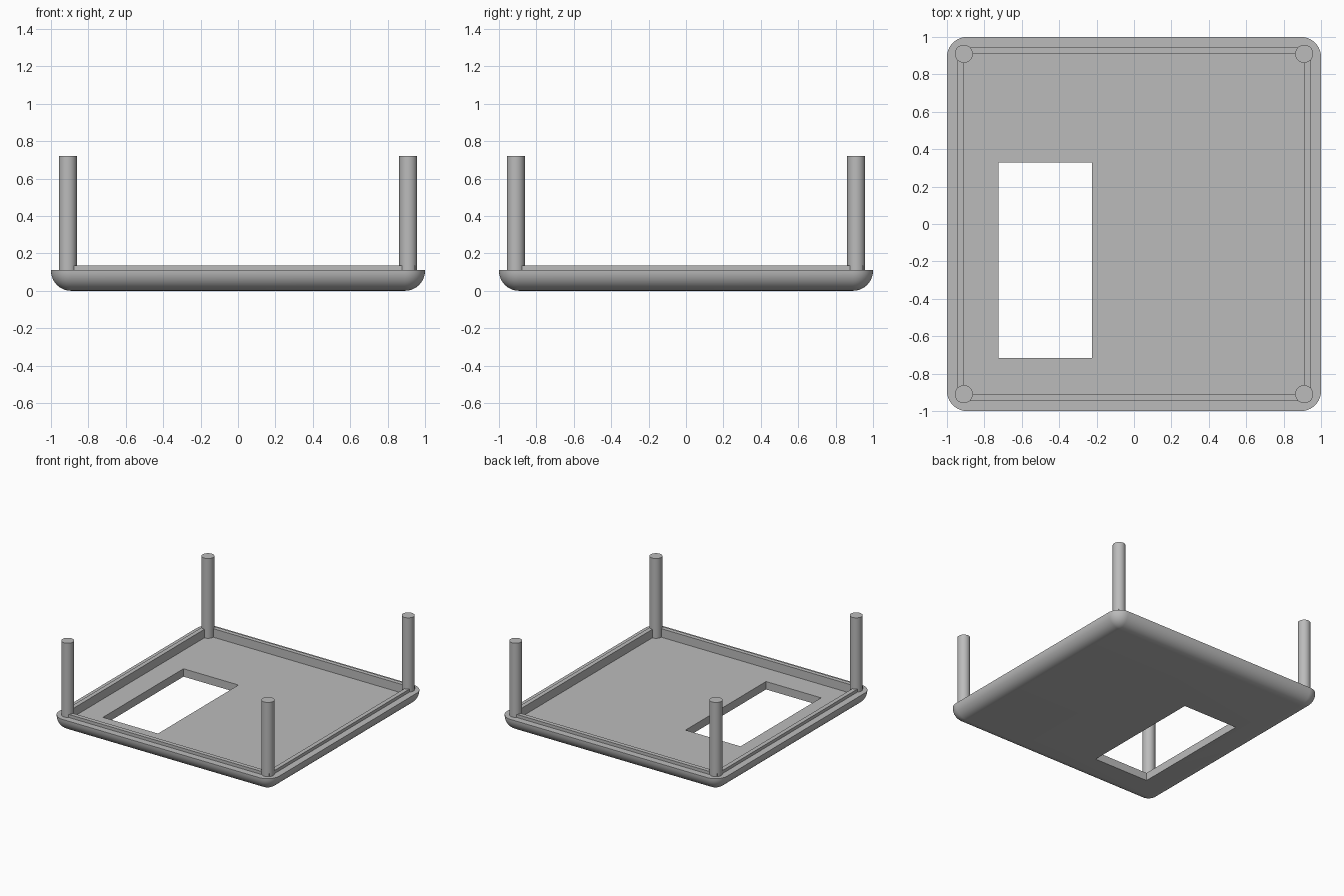
import bpy, bmesh, math

cube = bpy.data.objects.get("Cube")
if cube:
    bpy.data.objects.remove(cube, do_unlink=True)

grey = bpy.data.materials.new("plain_grey")
grey.use_nodes = True
colour = (0.5, 0.5, 0.5, 1)
grey.diffuse_color = colour
grey.node_tree.nodes["Principled BSDF"].inputs["Base Color"].default_value = colour

RADIUS = 0.107      # rounding of the tray's underside and corners
LEDGE, LIP, FLOOR = 0.11, 0.135, 0.065
STEPS = 10


def ring(bm, half, radius, z):
    """Square loop of vertices with rounded corners."""
    verts = []
    for corner in range(4):
        base = corner * math.pi / 2
        cx = math.copysign(half - radius, math.cos(base + math.pi / 4))
        cy = math.copysign(half - radius, math.sin(base + math.pi / 4))
        for i in range(STEPS + 1):
            a = base + i / STEPS * math.pi / 2
            verts.append(bm.verts.new((cx + radius * math.cos(a), cy + radius * math.sin(a), z)))
    return verts


def finish(obj, angle=30):
    obj.data.materials.clear()
    obj.data.materials.append(grey)
    bpy.ops.object.select_all(action='DESELECT')
    obj.select_set(True)
    bpy.context.view_layer.objects.active = obj
    bpy.ops.object.shade_smooth_by_angle(angle=math.radians(angle))


# Tray: rounded underside, flat ledge, raised lip and sunken floor
bm = bmesh.new()
rings = []
for i in range(STEPS + 1):
    a = i / STEPS * math.pi / 2
    inset = RADIUS * (1 - math.sin(a))
    rings.append(ring(bm, 1 - inset, RADIUS - inset, RADIUS * (1 - math.cos(a))))
rings.append(ring(bm, 1, RADIUS, LEDGE))
for half, z in ((0.945, LEDGE), (0.945, LIP), (0.91, LIP), (0.91, FLOOR)):
    rings.append(ring(bm, half, 0, z))
for low, high in zip(rings, rings[1:]):
    n = len(low)
    for i in range(n):
        j = (i + 1) % n
        bm.faces.new((low[i], low[j], high[j], high[i]))
bm.faces.new(rings[0][::-1])
bm.faces.new(rings[-1])
bmesh.ops.remove_doubles(bm, verts=bm.verts, dist=1e-5)
bmesh.ops.recalc_face_normals(bm, faces=bm.faces)
mesh = bpy.data.meshes.new("tray")
bm.to_mesh(mesh)
bm.free()
tray = bpy.data.objects.new("tray", mesh)
bpy.context.collection.objects.link(tray)

# Rectangular window cut through the floor
bpy.ops.mesh.primitive_cube_add(size=1, location=(-0.475, -0.195, 0))
cutter = bpy.context.object
cutter.name = "window_cutter"
cutter.scale = (0.5, 1.045, 0.6)
cutter.hide_render = True
cut = tray.modifiers.new("window", 'BOOLEAN')
cut.operation = 'DIFFERENCE'
cut.solver = 'EXACT'
cut.object = cutter
bpy.context.view_layer.objects.active = tray
bpy.ops.object.modifier_apply(modifier=cut.name)
bpy.data.objects.remove(cutter, do_unlink=True)
finish(tray)

# Four round posts, one in each corner
BASE, TOP = 0.05, 0.72
for side, x in (("left", 0.91), ("right", -0.91)):
    for end, y in (("front", -0.91), ("back", 0.91)):
        bpy.ops.mesh.primitive_cylinder_add(vertices=48, radius=0.048, depth=TOP - BASE,
                                            location=(x, y, (TOP + BASE) / 2))
        post = bpy.context.object
        post.name = f"{end}_{side}_post"
        finish(post)
